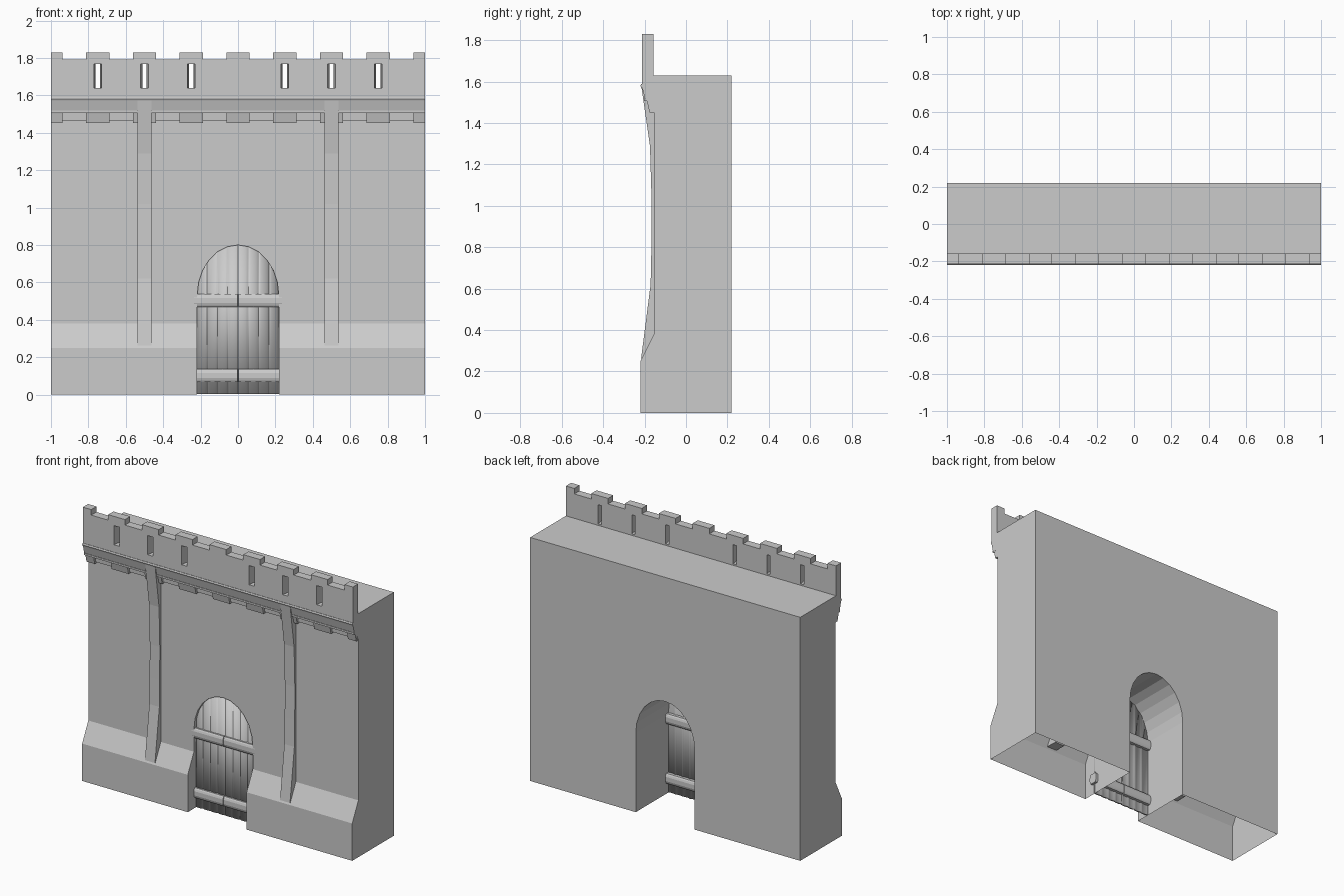
import bpy, bmesh, math
from mathutils import Vector

if "Cube" in bpy.data.objects:
    bpy.data.objects.remove(bpy.data.objects["Cube"])

ARCH_W, SPRING, ARCH_H = 0.218, 0.53, 0.27


def add_prism(bm, pts, axis, lo, hi):
    """Extrude a 2D outline along one axis; the points hold the other two coordinates."""
    def place(p, t):
        c = list(p)
        c.insert(axis, t)
        return bm.verts.new(Vector(c))
    a = [place(p, lo) for p in pts]
    b = [place(p, hi) for p in pts]
    bm.faces.new(a)
    bm.faces.new(b[::-1])
    for i in range(len(pts)):
        j = (i + 1) % len(pts)
        bm.faces.new((a[j], a[i], b[i], b[j]))


def finish(bm, name):
    bmesh.ops.recalc_face_normals(bm, faces=bm.faces)
    me = bpy.data.meshes.new(name)
    bm.to_mesh(me)
    bm.free()
    ob = bpy.data.objects.new(name, me)
    bpy.context.collection.objects.link(ob)
    return ob


def prism(name, pts, lo, hi, axis=0):
    bm = bmesh.new()
    add_prism(bm, pts, axis, lo, hi)
    return finish(bm, name)


def rect(a0, a1, b0, b1):
    return [(a0, b0), (a1, b0), (a1, b1), (a0, b1)]


# wall: one profile with plinth, overhanging head and parapet
wall = prism("wall", [
    (0.22, 0), (0.22, 1.63), (-0.158, 1.63), (-0.158, 1.83), (-0.213, 1.83),
    (-0.213, 1.575), (-0.198, 1.515), (-0.168, 1.505), (-0.166, 1.462),
    (-0.155, 1.462), (-0.155, 0.38), (-0.22, 0.25), (-0.22, 0)], -1, 1)

# cutter: gate arch, crenels and splayed arrow slits
bm = bmesh.new()
arch = [(-ARCH_W, -0.1), (ARCH_W, -0.1)]
for i in range(13):
    a = math.pi * i / 12
    arch.append((ARCH_W * math.cos(a), SPRING + ARCH_H * math.sin(a)))
add_prism(bm, arch, 1, -0.4, 0.4)
for i in range(8):
    x = -0.875 + i * 0.25
    add_prism(bm, rect(x - 0.063, x + 0.063, 1.793, 1.95), 1, -0.3, 0.0)
for x in (-0.75, -0.5, -0.25, 0.25, 0.5, 0.75):
    add_prism(bm, [(x - 0.026, -0.25), (x + 0.026, -0.25),
                   (x + 0.009, -0.14), (x - 0.009, -0.14)], 2, 1.64, 1.768)
cutter = finish(bm, "wall_cutter")
mod = wall.modifiers.new("openings", 'BOOLEAN')
mod.operation = 'DIFFERENCE'
mod.solver = 'EXACT'
mod.object = cutter
dg = bpy.context.evaluated_depsgraph_get()
cut_mesh = bpy.data.meshes.new_from_object(wall.evaluated_get(dg))
wall.modifiers.clear()
wall.data = cut_mesh
bpy.data.objects.remove(cutter)

# the wall is a hollow shell with an open underside
bm = bmesh.new()
bm.from_mesh(cut_mesh)
under = [f for f in bm.faces if f.calc_center_median().z < 1e-3]
bmesh.ops.delete(bm, geom=under, context='FACES')
bm.to_mesh(cut_mesh)
bm.free()

# corbels below each merlon
for i in range(9):
    x = -1 + i * 0.25
    prism("corbel", [(-0.15, 1.452), (-0.176, 1.452), (-0.187, 1.50),
                     (-0.207, 1.57), (-0.15, 1.57)],
          max(x - 0.062, -0.999), min(x + 0.062, 0.999))

# string courses along the head of the wall
prism("upper_string_course", [(-0.205, 1.572), (-0.216, 1.572), (-0.22, 1.581),
                              (-0.216, 1.59), (-0.205, 1.59)], -1, 1)
prism("lower_string_course", rect(-0.202, -0.16, 1.506, 1.518), -1, 1)

# curved buttress ribs
for s in (-1, 1):
    prism("buttress_rib", [
        (-0.135, 0.26), (-0.217, 0.262), (-0.171, 0.62), (-0.167, 0.8),
        (-0.166, 1.02), (-0.174, 1.29), (-0.215, 1.572), (-0.135, 1.572)],
        s * 0.5 - 0.037, s * 0.5 + 0.037)


# door leaves of rounded planks with an arched top
def door_leaf(s):
    bm = bmesh.new()
    cols, planks = 32, 4
    prev = None
    for i in range(cols + 1):
        u = i / cols
        y = -0.125 - 0.006 * math.sqrt(abs(math.sin(math.pi * planks * u)))
        top = SPRING + ARCH_H * math.sqrt(max(0, 1 - u * u))
        x = s * ARCH_W * u
        cur = (bm.verts.new((x, y, 0.004)), bm.verts.new((x, y, top)))
        if prev:
            bm.faces.new((prev[0], cur[0], cur[1], prev[1]))
        prev = cur
    ob = finish(bm, "door_leaf")
    sol = ob.modifiers.new("thickness", 'SOLIDIFY')
    sol.thickness = 0.014
    sol.offset = 0
    for p in ob.data.polygons:
        p.use_smooth = True
    bpy.ops.object.select_all(action='DESELECT')
    ob.select_set(True)
    bpy.context.view_layer.objects.active = ob
    bpy.ops.object.shade_smooth_by_angle(angle=math.radians(40))


# door straps wrapping both sides of each leaf
def strap(s, z):
    half = [(-0.022, -0.034), (-0.027, -0.026), (-0.031, -0.014), (-0.031, 0.014),
            (-0.027, 0.026), (-0.022, 0.034)]
    pts = [(-0.125 + y, z + h) for y, h in half]
    pts += [(-0.125 - y, z + h) for y, h in reversed(half)]
    x0, x1 = sorted((s * 0.002, s * 0.235))
    prism("door_strap", pts, x0, x1)


for s in (-1, 1):
    door_leaf(s)
    for z in (0.103, 0.503):
        strap(s, z)
